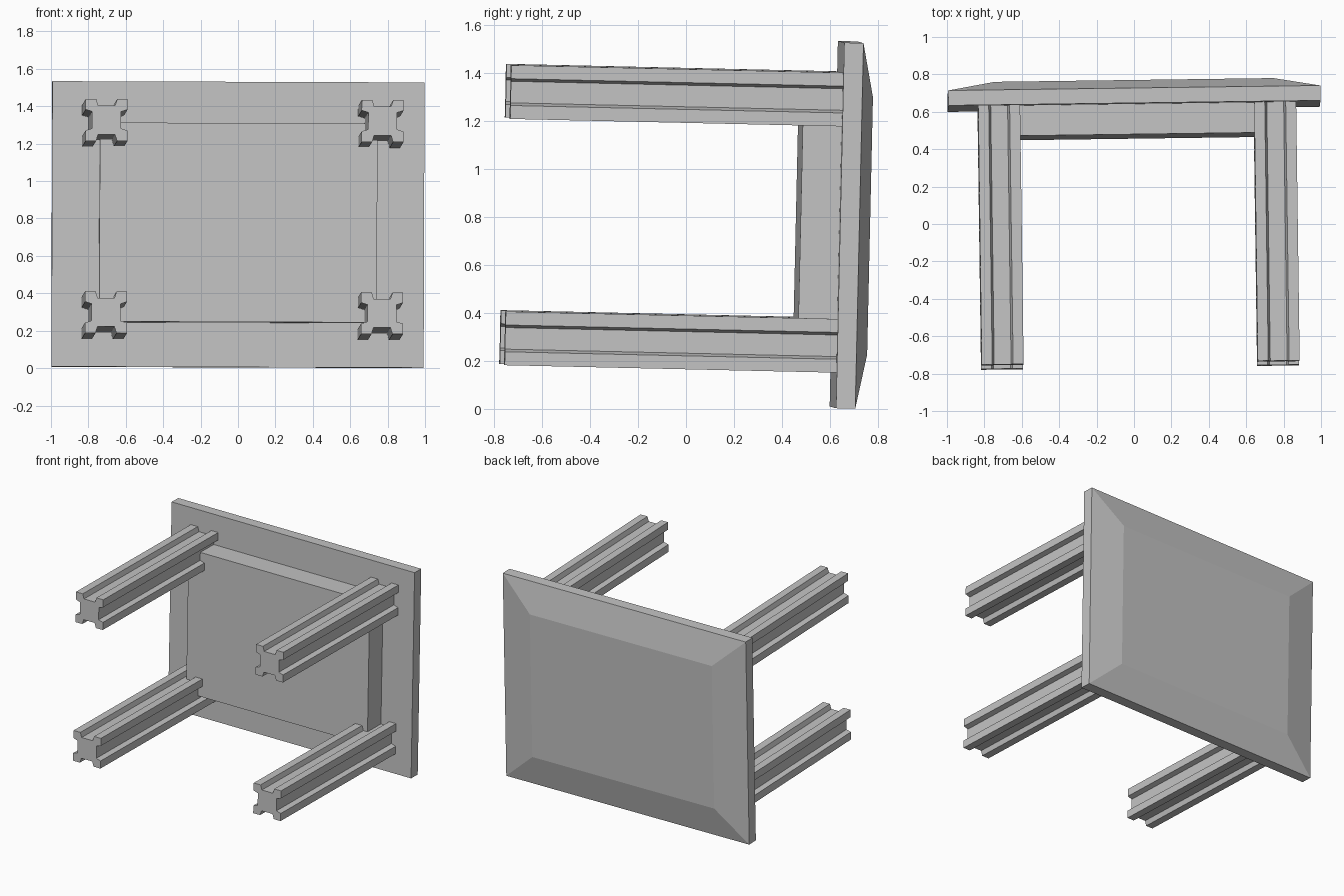
import bpy, bmesh
from mathutils import Euler, Matrix

cube = bpy.data.objects.get("Cube")
if cube:
    bpy.data.objects.remove(cube, do_unlink=True)

# One plain material for everything
grey = bpy.data.materials.new("plain grey")
grey.use_nodes = True
colour = (0.55, 0.55, 0.55, 1)
grey.diffuse_color = colour
grey.node_tree.nodes["Principled BSDF"].inputs["Base Color"].default_value = colour

# The table lies on its side, very slightly tilted; y points out of its top
PLACE = Matrix.Translation((0, 0.63, 0.768)) @ Euler((-0.0225, 0.0035, 0.0135)).to_matrix().to_4x4()


def loft(name, sections):
    """Closed solid through (depth, outline) sections stacked along y."""
    bm = bmesh.new()
    rings = [[bm.verts.new((x, y, z)) for x, z in outline] for y, outline in sections]
    for a, b in zip(rings, rings[1:]):
        for i in range(len(a)):
            j = (i + 1) % len(a)
            bm.faces.new((a[i], a[j], b[j], b[i]))
    bm.faces.new(rings[0])
    bm.faces.new(rings[-1])
    bmesh.ops.recalc_face_normals(bm, faces=bm.faces)
    mesh = bpy.data.meshes.new(name)
    bm.to_mesh(mesh)
    bm.free()
    mesh.materials.append(grey)
    obj = bpy.data.objects.new(name, mesh)
    obj.matrix_world = PLACE
    bpy.context.collection.objects.link(obj)


def rectangle(w, h, cx=0, cz=0):
    return [(cx - w, cz - h), (cx + w, cz - h), (cx + w, cz + h), (cx - w, cz + h)]


def grooved_square(cx, cz, half=0.112, outer=0.056, inner=0.045, depth=0.035):
    """Square outline with a sloped groove in the middle of each side."""
    side = [(-half, -half), (-outer, -half), (-inner, depth - half),
            (inner, depth - half), (outer, -half)]
    points = []
    for _ in range(4):
        points += side
        side = [(-z, x) for x, z in side]
    return [(cx + x, cz + z) for x, z in points]


# Tabletop with a wide shallow bevel
edge = rectangle(0.995, 0.763)
loft("tabletop", [(0, edge), (0.08, edge), (0.128, rectangle(0.745, 0.537))])

# Block under the tabletop
block = rectangle(0.742, 0.532, 0, 0.007)
loft("apron", [(-0.162, block), (0, block)])

# Four grooved legs with thin feet
for side, sx in (("right", -1), ("left", 1)):
    for level, sz in (("lower", -1), ("upper", 1)):
        outline = grooved_square(0.015 + sx * 0.738, 0.011 + sz * 0.514)
        loft(f"{level}_{side}_leg", [(-1.36, outline), (0, outline)])
        loft(f"{level}_{side}_foot", [(-1.385, outline), (-1.36, outline)])
